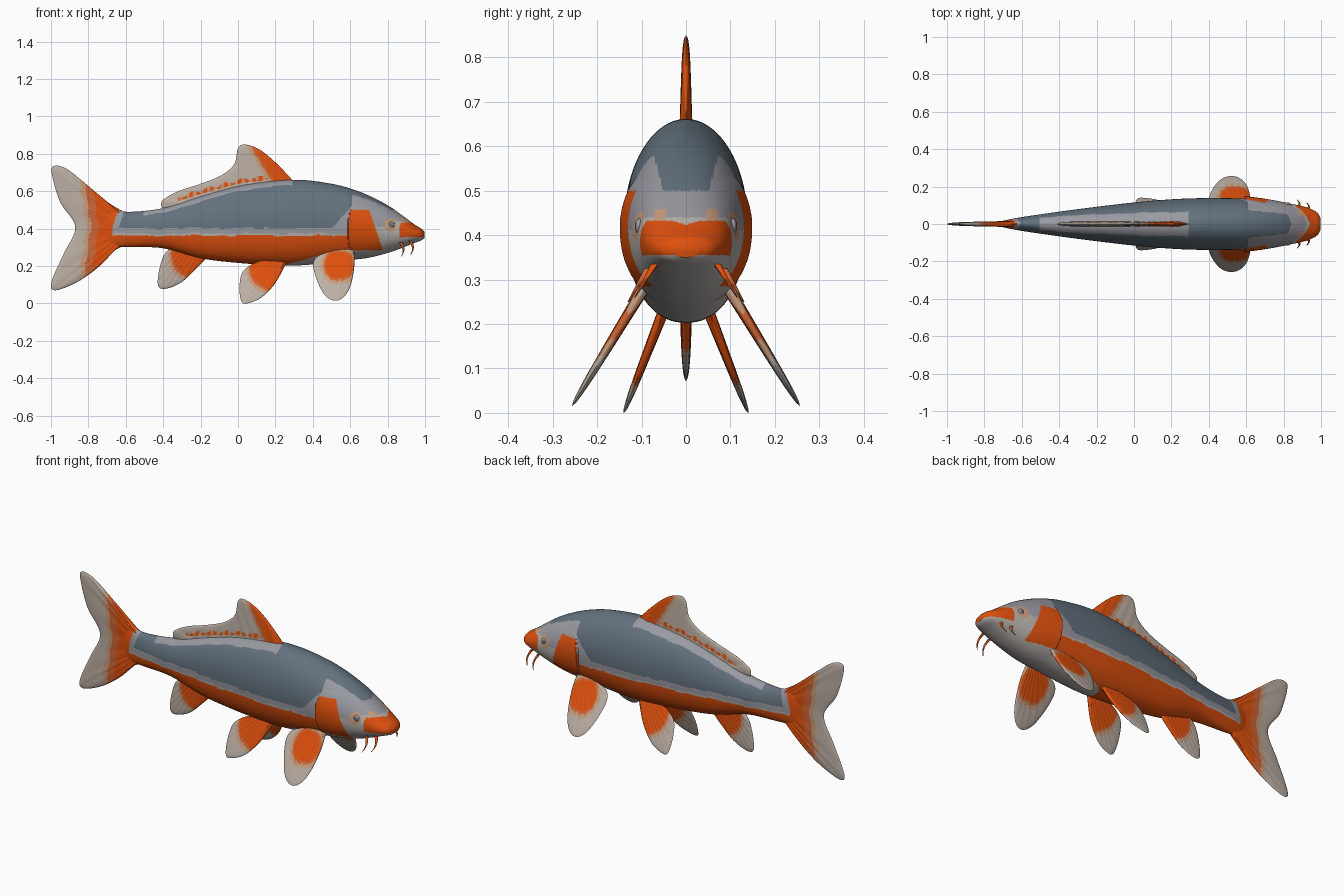
import bpy, bmesh, math
from mathutils import Vector

if "Cube" in bpy.data.objects:
    bpy.data.objects.remove(bpy.data.objects["Cube"])

COLOURS = {
    "slate": (0.125, 0.165, 0.205),
    "light_grey": (0.32, 0.32, 0.36),
    "off_white": (0.47, 0.44, 0.41),
    "orange": (0.74, 0.08, 0.004),
    "salmon": (0.62, 0.13, 0.035),
    "tan": (0.58, 0.33, 0.2),
    "beige": (0.5, 0.43, 0.37),
}
NAMES = list(COLOURS)
MATS = []
for name, rgb in COLOURS.items():
    m = bpy.data.materials.new(name)
    m.use_nodes = True
    m.diffuse_color = (*rgb, 1)
    bsdf = m.node_tree.nodes["Principled BSDF"]
    bsdf.inputs["Base Color"].default_value = (*rgb, 1)
    bsdf.inputs["Roughness"].default_value = 0.7
    MATS.append(m)


def spline(points, t):
    """Smooth curve through the points, t from 0 to 1."""
    n = len(points) - 1
    i = min(int(t * n), n - 1)
    f = t * n - i
    p = [points[max(0, min(n, i + k))] for k in (-1, 0, 1, 2)]
    return [0.5 * (2 * b + (c - a) * f + (2 * a - 5 * b + 4 * c - d) * f ** 2
                   + (3 * b - a - 3 * c + d) * f ** 3) for a, b, c, d in zip(*p)]


def finish(bm, name, rule):
    """Weld, colour by rule and smooth shade."""
    bmesh.ops.remove_doubles(bm, verts=bm.verts, dist=0.0003)
    bmesh.ops.recalc_face_normals(bm, faces=bm.faces)
    for f in bm.faces:
        f.material_index = NAMES.index(rule(*f.calc_center_median()))
    mesh = bpy.data.meshes.new(name)
    bm.to_mesh(mesh)
    bm.free()
    for m in MATS:
        mesh.materials.append(m)
    ob = bpy.data.objects.new(name, mesh)
    bpy.context.collection.objects.link(ob)
    bpy.ops.object.select_all(action="DESELECT")
    ob.select_set(True)
    bpy.context.view_layer.objects.active = ob
    bpy.ops.object.shade_smooth_by_angle(angle=math.radians(50))


def quads(bm, rows, closed=False):
    for a, b in zip(rows, rows[1:]):
        for j in range(len(a) if closed else len(a) - 1):
            k = (j + 1) % len(a)
            bm.faces.new((a[j], a[k], b[k], b[j]))


# Body stations: x, top, bottom, half width
BODY = [(-0.74, 0.51, 0.32, 0.008), (-0.66, 0.505, 0.305, 0.026), (-0.58, 0.49, 0.302, 0.04),
        (-0.4, 0.51, 0.295, 0.066), (-0.2, 0.573, 0.242, 0.092), (0, 0.628, 0.217, 0.115),
        (0.2, 0.656, 0.204, 0.132), (0.35, 0.66, 0.205, 0.138), (0.5, 0.64, 0.22, 0.138),
        (0.6, 0.615, 0.232, 0.135), (0.7, 0.577, 0.245, 0.128), (0.8, 0.525, 0.27, 0.115),
        (0.88, 0.47, 0.298, 0.1), (0.94, 0.425, 0.322, 0.083), (0.98, 0.4, 0.337, 0.06),
        (0.998, 0.382, 0.35, 0.03)]


def gill_edge(z):
    return 0.585 + 1.5 * (z - 0.39) ** 2


def body_point(t, ang):
    x, top, bot, w = spline(BODY, t)
    c, s = math.cos(ang), math.sin(ang)
    n = 0.9 if s < 0 else 1
    z = (top + bot) / 2 + (top - bot) / 2 * math.copysign(abs(s) ** n, s)
    y = w * math.copysign(abs(c) ** n, c)
    # raised gill cover with a crisp rear edge
    edge = gill_edge(z)
    if x > edge and 0.25 < z < 0.53:
        fade = max(0, 1 - (x - edge) / 0.24) * math.sin((z - 0.25) / 0.28 * math.pi) ** 0.5
        y += math.copysign(0.014 * fade * abs(c), c)
    return x, y, z


def top_at(x):
    for a, b in zip(BODY, BODY[1:]):
        if a[0] <= x <= b[0]:
            return a[1] + (b[1] - a[1]) * (x - a[0]) / (b[0] - a[0])
    return BODY[-1][1]


def head_colour(x, a, z):
    # snout patch, gill cover, eye surround, nostrils, crown
    if x > 0.905 - 0.4 * a and 0.355 < z < 0.432 - 0.3 * max(0, 0.03 - a):
        return "orange"
    if 0.285 < z < 0.5 and gill_edge(z) - 0.02 < x < 0.77 - 0.35 * (z - 0.3):
        return "orange"
    if a > 0.05 and math.hypot(x - 0.815, z - 0.42) < 0.034:
        return "tan"
    if x > 0.86 and 0.045 < a < 0.072 and 0.425 < z < 0.458:
        return "tan"
    if z > 0.5 and x < 0.85 and a < 0.075 - 0.1 * (x - 0.6):
        return "slate"
    return "light_grey" if z > 0.44 or x < 0.84 and z > 0.41 else "off_white"


def body_colour(x, y, z):
    wob = 0.002 * math.sin(19 * x) + 0.002 * math.sin(47 * x)
    if x > 0.61 or x > gill_edge(z) and z < 0.5:
        return head_colour(x, abs(y), z)
    if x < -0.67 + 0.3 * max(0, z - 0.41):
        return "orange"
    if -0.5 < x < 0.29 and z > top_at(x) - 0.027 - wob:
        return "light_grey"
    rise = max(0, x - 0.5) * 1.1
    if z > 0.402 + wob + rise and x > -0.635 + 0.3 * max(0, z - 0.41):
        return "slate"
    if z > 0.374 + wob:
        return "light_grey"
    if z > 0.363 + wob:
        return "off_white"
    return "off_white" if x > 0.25 and z < 0.2 + 0.25 * (x - 0.22) + wob else "orange"


# Body
bm = bmesh.new()
rings = []
for i in range(281):
    rings.append([bm.verts.new(body_point(i / 280, math.tau * j / 180)) for j in range(180)])
quads(bm, rings, True)
for ring in (rings[0], rings[-1]):
    bm.faces.new(ring)
finish(bm, "body", body_colour)


def fin(name, root, rim, rule, thick, y0=0, z0=0, slope=0, side=1):
    """Blunt-edged, faintly ribbed blade from a root line to a rim, leaning outward."""
    bm = bmesh.new()
    normal = Vector((0, 1, slope)).normalized()
    nu, nv = 110, 32
    for face in (1, -1):
        rows = []
        for i in range(nu + 1):
            u = i / nu
            r, o = spline(root, u), spline(rim, u)
            row = []
            for j in range(nv + 1):
                v = j / nv
                x, z = (p + (q - p) * v for p, q in zip(r, o))
                h = thick * (1 - 0.45 * v) * (1 - v ** 8) ** 0.5 * min(1, 8 * u, 8 * (1 - u))
                h *= 1 + 0.06 * math.sin(70 * u)
                p = Vector((x, y0 + (z0 - z) * slope, z)) + normal * h * face
                row.append(bm.verts.new((p.x, p.y * side, p.z)))
            rows.append(row)
        quads(bm, rows)
    finish(bm, name, rule)


def bands(d, orange, salmon, tan):
    return "orange" if d < orange else "salmon" if d < salmon else "tan" if d < tan else "beige"


def spread(cx, cz, size):
    return lambda x, y, z: bands(math.hypot(x - cx, z - cz) + 0.003 * math.sin(60 * x),
                                 size, size + 0.012, size + 0.03)


# Tail fin
fin("tail_fin", [(-0.62, 0.49), (-0.62, 0.4), (-0.62, 0.31)],
    [(-0.62, 0.495), (-0.7, 0.545), (-0.82, 0.645), (-0.92, 0.722), (-0.985, 0.735), (-0.995, 0.69),
     (-0.95, 0.54), (-0.87, 0.41), (-0.93, 0.27), (-0.985, 0.15), (-1, 0.085), (-0.96, 0.073),
     (-0.85, 0.12), (-0.74, 0.2), (-0.67, 0.275), (-0.62, 0.305)],
    lambda x, y, z: bands(-x - 0.14 * abs(z - 0.41) + 0.004 * math.sin(50 * z), 0.745, 0.785, 0.81),
    0.016)


# Dorsal fin
def dorsal_colour(x, y, z):
    lead = x - 0.19 + 0.6 * (z - 0.66)
    if lead > -0.035:
        return "orange" if lead > 0 else "salmon" if lead > -0.015 else "tan"
    low = z - top_at(x)
    if -0.32 < x and 0.012 < low < 0.032 + 0.008 * math.sin(70 * x):
        return "orange" if math.sin(170 * x) > -0.3 else "tan"
    return "beige"


fin("dorsal_fin", [(0.3, 0.645), (0.1, 0.63), (-0.15, 0.575), (-0.4, 0.505)],
    [(0.3, 0.65), (0.21, 0.745), (0.12, 0.82), (0.04, 0.85), (0, 0.83), (-0.02, 0.745),
     (-0.09, 0.685), (-0.2, 0.64), (-0.32, 0.6), (-0.4, 0.555), (-0.41, 0.52), (-0.4, 0.505)],
    dorsal_colour, 0.014)

# Anal fin
fin("anal_fin", [(-0.16, 0.26), (-0.26, 0.28), (-0.36, 0.3)],
    [(-0.16, 0.25), (-0.22, 0.19), (-0.3, 0.115), (-0.38, 0.08), (-0.425, 0.09),
     (-0.425, 0.16), (-0.4, 0.25), (-0.36, 0.3)],
    spread(-0.22, 0.26, 0.125), 0.013)

# Paired fins, eyes and barbels
for side, tag in ((-1, "front"), (1, "back")):
    fin(tag + "_pectoral_fin", [(0.62, 0.31), (0.57, 0.3), (0.52, 0.28)],
        [(0.62, 0.31), (0.622, 0.2), (0.6, 0.09), (0.56, 0.03), (0.51, 0.016), (0.46, 0.05),
         (0.42, 0.13), (0.402, 0.21), (0.43, 0.255), (0.52, 0.28)],
        spread(0.54, 0.205, 0.072), 0.013, 0.095, 0.28, 0.61, side)
    fin(tag + "_pelvic_fin", [(0.26, 0.23), (0.2, 0.23), (0.12, 0.23)],
        [(0.26, 0.22), (0.2, 0.11), (0.13, 0.035), (0.06, 0.003), (0.02, 0.008), (0.008, 0.08),
         (0.02, 0.16), (0.06, 0.2), (0.12, 0.23)],
        spread(0.2, 0.2, 0.13), 0.012, 0.062, 0.2, 0.39, side)

    bm = bmesh.new()
    bmesh.ops.create_uvsphere(bm, u_segments=24, v_segments=14, radius=0.018)
    for v in bm.verts:
        v.co = (v.co.x + 0.82, (v.co.y * 0.55 + 0.105) * side, v.co.z + 0.42)
    finish(bm, tag + "_eye", lambda x, y, z: "light_grey" if math.hypot(x - 0.82, z - 0.42) > 0.012 else "slate")

    for k, (x, y, z) in enumerate(((0.92, 0.07, 0.335), (0.87, 0.085, 0.325))):
        bm = bmesh.new()
        rows = []
        for i in range(9):
            t = i / 8
            r = 0.009 * (1 - 0.85 * t)
            c = (x + 0.015 * math.sin(3 * t), y + 0.045 * t, z - 0.075 * t)
            rows.append([bm.verts.new((c[0] + r * math.cos(q), (c[1] + r * math.sin(q)) * side, c[2]))
                         for q in (math.tau * j / 8 for j in range(8))])
        quads(bm, rows, True)
        bm.faces.new(rows[-1])
        finish(bm, f"{tag}_barbel_{k + 1}", lambda x, y, z, k=k: "salmon" if k else "orange")
